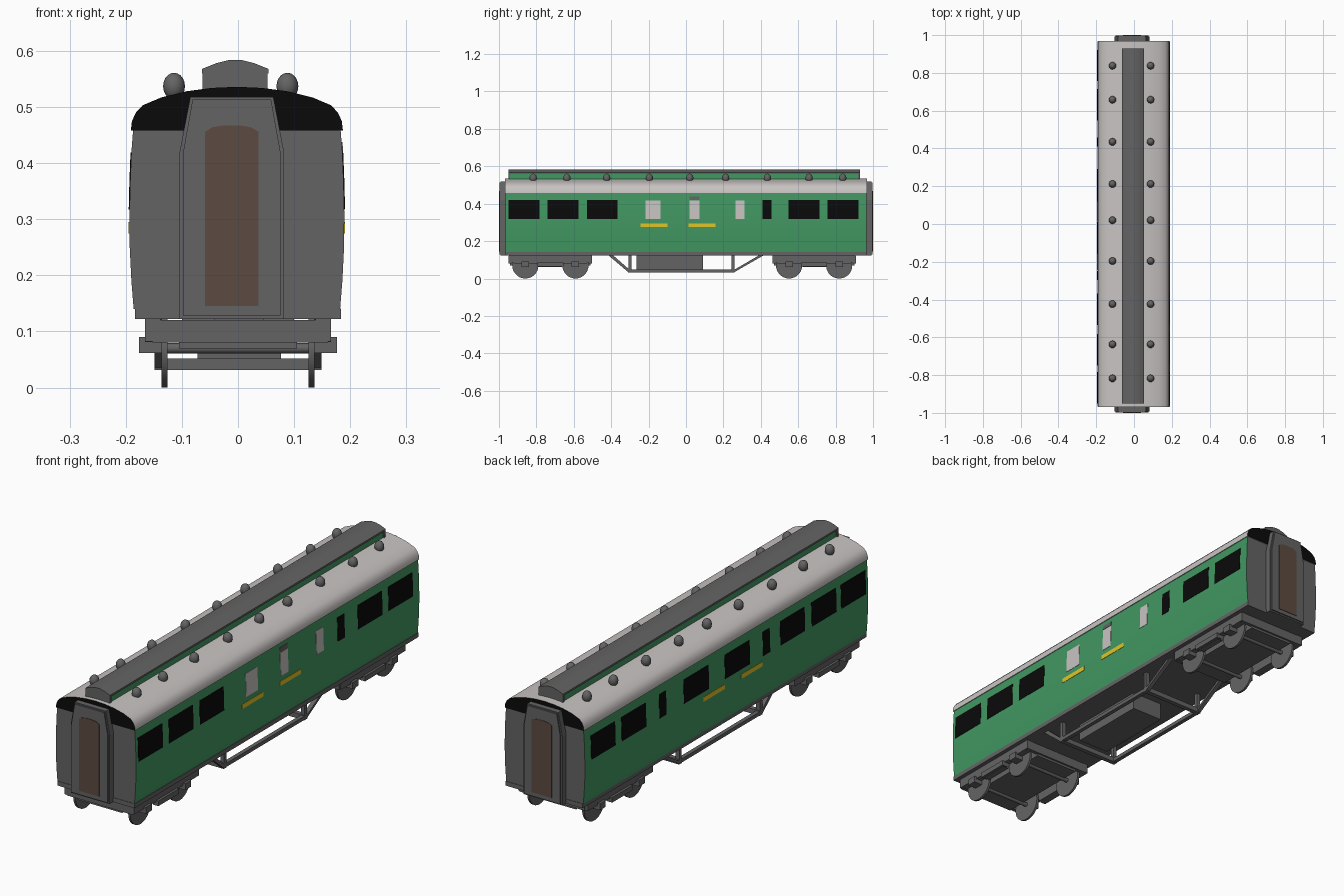
import bpy, bmesh, math
from mathutils import Matrix

if "Cube" in bpy.data.objects:
    bpy.data.objects.remove(bpy.data.objects["Cube"])


def material(name, r, g, b):
    m = bpy.data.materials.new(name)
    m.diffuse_color = (r, g, b, 1)
    m.use_nodes = True
    m.node_tree.nodes["Principled BSDF"].inputs["Base Color"].default_value = m.diffuse_color
    return m


GREEN = material("green paint", 0.054, 0.314, 0.122)
WHITE = material("off white", 0.58, 0.55, 0.54)
GREY = material("dark grey", 0.127, 0.127, 0.127)
BLACK = material("black", 0.003, 0.003, 0.003)
BROWN = material("brown door", 0.107, 0.070, 0.052)
YELLOW = material("yellow", 0.75, 0.56, 0.02)
CX = -0.002   # centre of the body
GX = -0.011   # centre of the end gangways


def finish(name, bm, mats, smooth=False):
    bmesh.ops.recalc_face_normals(bm, faces=bm.faces)
    me = bpy.data.meshes.new(name)
    bm.to_mesh(me)
    bm.free()
    for m in mats:
        me.materials.append(m)
    ob = bpy.data.objects.new(name, me)
    bpy.context.collection.objects.link(ob)
    if smooth:
        bpy.ops.object.select_all(action='DESELECT')
        ob.select_set(True)
        bpy.context.view_layer.objects.active = ob
        bpy.ops.object.shade_smooth_by_angle(angle=math.radians(35))
    return ob


def prism(name, profile, lo, hi, mat, axis='Y', end_mat=None, smooth=False):
    """Extrude a closed profile, (x, z) along Y or (y, z) along X."""
    bm = bmesh.new()
    put = (lambda a, b, t: (a, t, b)) if axis == 'Y' else (lambda a, b, t: (t, a, b))
    rings = [[bm.verts.new(put(a, b, t)) for a, b in profile] for t in (lo, hi)]
    n = len(profile)
    for ring in rings:
        bm.faces.new(ring).material_index = 1 if end_mat else 0
    for i in range(n):
        j = (i + 1) % n
        bm.faces.new((rings[0][i], rings[0][j], rings[1][j], rings[1][i]))
    return finish(name, bm, [mat, end_mat] if end_mat else [mat], smooth)


def box(name, x0, x1, y0, y1, z0, z1, mat=GREY):
    return prism(name, [(x0, z0), (x1, z0), (x1, z1), (x0, z1)], y0, y1, mat)


def mirrored(half, cx):
    """Full outline from a right half listed bottom to top."""
    return [(cx + a, b) for a, b in half] + [(cx - a, b) for a, b in reversed(half) if a > 0]


def cylinder(name, x, y, z, r, depth, sides=24):
    bm = bmesh.new()
    rot = Matrix.Translation((x, y, z)) @ Matrix.Rotation(math.pi / 2, 4, 'Y')
    bmesh.ops.create_cone(bm, cap_ends=True, segments=sides, radius1=r, radius2=r,
                          depth=depth, matrix=rot)
    return finish(name, bm, [GREY], True)


# Body shell: bulging sides, grey ends
SIDE = [(0.184, 0.14), (0.188, 0.19), (0.191, 0.25), (0.1915, 0.31),
        (0.190, 0.37), (0.188, 0.42), (0.185, 0.458)]
prism("body", mirrored(SIDE, CX), -0.966, 0.966, GREEN, end_mat=GREY, smooth=True)

# Main roof: white with black ends
ROOF = [(0.189, 0.458), (0.187, 0.475), (0.180, 0.490), (0.168, 0.503), (0.135, 0.517),
        (0.09, 0.528), (0.045, 0.534), (0, 0.536)]
prism("roof", mirrored(ROOF, CX), -0.969, 0.969, WHITE, end_mat=BLACK, smooth=True)

# Raised roof: green sides under a grey cap
TX = -0.005
box("raised_roof_sides", TX - 0.054, TX + 0.054, -0.945, 0.925, 0.52, 0.566, GREEN)
CAP = [(0.059, 0.560), (0.059, 0.568), (0.034, 0.578), (0.012, 0.5835), (0, 0.584)]
prism("raised_roof_cap", mirrored(CAP, TX), -0.95, 0.93, GREY)
for tag, y0, y1 in (("front", -0.95, -0.94), ("back", 0.92, 0.93)):
    box("raised_roof_end_" + tag, TX - 0.058, TX + 0.058, y0, y1, 0.52, 0.565)

# Dome ventilators in two rows
for y in (0.838, 0.658, 0.435, 0.212, 0.02, -0.196, -0.424, -0.637, -0.817):
    for x in (-0.114, 0.088):
        bm = bmesh.new()
        bmesh.ops.create_uvsphere(bm, u_segments=16, v_segments=10, radius=1,
                                  matrix=Matrix.Translation((x, y, 0.537)) @
                                  Matrix.Diagonal((0.0195, 0.0195, 0.024, 1)))
        finish("roof_ventilator", bm, [GREY], True)


# Thin plates that follow the curved sides
def half_width(z):
    for (a0, z0), (a1, z1) in zip(SIDE, SIDE[1:]):
        if z <= z1:
            return a0 + (a1 - a0) * (z - z0) / (z1 - z0)
    return SIDE[-1][0]


def side_plate(name, s, y0, y1, z0, z1, mat):
    zs = [z0] + [z for _, z in SIDE if z0 < z < z1] + [z1]
    outer = [(CX + s * (half_width(z) + 0.0015), z) for z in zs]
    inner = [(CX + s * (half_width(z) - 0.003), z) for z in reversed(zs)]
    prism(name, outer + inner, y0, y1, mat)


for y0, y1 in ((-0.95, -0.783), (-0.74, -0.575), (-0.53, -0.366),
               (0.41, 0.457), (0.548, 0.714), (0.757, 0.922)):
    side_plate("right_window", 1, y0, y1, 0.317, 0.419, BLACK)
for y0, y1 in ((-0.217, -0.136), (0.02, 0.072), (0.265, 0.313)):
    side_plate("right_frosted_window", 1, y0, y1, 0.317, 0.417, WHITE)
side_plate("right_window_vent", 1, 0.02, 0.072, 0.419, 0.438, GREY)
for y0, y1 in ((-0.95, -0.783), (-0.75, -0.582), (-0.535, -0.368), (-0.297, -0.25),
               (-0.16, 0.01), (0.12, 0.29), (0.41, 0.457), (0.548, 0.714), (0.757, 0.922)):
    side_plate("left_window", -1, y0, y1, 0.317, 0.419, BLACK)
for s in (1, -1):
    for y0, y1 in ((-0.243, -0.1), (0.013, 0.158)):
        side_plate("yellow_stripe", s, y0, y1, 0.275, 0.295, YELLOW)

# End gangways with doors
OUTER = [(0.093, 0.122), (0.093, 0.42), (0.074, 0.518)]
INNER = [(0.087, 0.128), (0.087, 0.418), (0.070, 0.513)]
DOOR = [(0.0475, 0.145), (0.0475, 0.456), (0.034, 0.464), (0.015, 0.467), (0, 0.467)]
for tag, s in (("front", -1), ("back", 1)):
    for part, half, a, b, mat in (("gangway", OUTER, 0.96, 0.992, GREY),
                                  ("gangway_face", INNER, 0.98, 0.998, GREY),
                                  ("door", DOOR, 0.994, 1.0, BROWN)):
        prism(tag + "_" + part, mirrored(half, GX), *sorted((s * a, s * b)), mat)

# Underframe floor and equipment box
box("underframe", -0.184, 0.184, -0.968, 0.968, 0.122, 0.141)
box("equipment_box", -0.072, 0.077, -0.265, 0.09, 0.046, 0.125)

# Truss frames below the floor
for x in (-0.14, 0.14):
    a, b = x - 0.009, x + 0.009
    box("truss_bottom_bar", a, b, -0.31, 0.26, 0.033, 0.049)
    for s, foot in ((-1, -0.30), (1, 0.25)):
        top = s * 0.415
        prism("truss_diagonal", [(foot - s * 0.012, 0.035), (foot + s * 0.010, 0.035),
                                 (top, 0.124), (top - s * 0.025, 0.124)], a, b, GREY, axis='X')
        box("truss_post", a, b, foot - 0.008, foot + 0.008, 0.035, 0.124)
for y in (-0.30, 0.25):
    box("truss_cross_bar", -0.149, 0.149, y - 0.01, y + 0.01, 0.031, 0.052)

# Wheel bogies
for yc in (-0.725, 0.685):
    box("bogie_floor", -0.105, 0.105, yc - 0.215, yc + 0.215, 0.07, 0.118)
    cylinder("bogie_pivot", 0.0, yc, 0.112, 0.012, 0.2)
    box("bogie_pivot_plate", -0.042, 0.045, yc - 0.045, yc + 0.045, 0.10, 0.125)
    half = [(0.062, 0.062), (0.072, 0.08), (0.222, 0.082), (0.222, 0.122)]
    for s in (1, -1):
        prism("bogie_side_frame", mirrored(half, yc), *sorted((s * 0.138, s * 0.166)),
              GREY, axis='X')
        box("bogie_spring_beam", *sorted((s * 0.15, s * 0.176)), yc - 0.07, yc + 0.07,
            0.063, 0.085)
        for dy in (-0.134, 0.134):
            cylinder("wheel", s * 0.131, yc + dy, 0.07, 0.07, 0.010, 28)
            box("axle_box", *sorted((s * 0.13, s * 0.176)), yc + dy - 0.02, yc + dy + 0.02,
                0.062, 0.09)
    for dy in (-0.134, 0.134):
        cylinder("axle", 0, yc + dy, 0.07, 0.009, 0.27, 12)
    for y in (yc - 0.215, yc + 0.215):
        box("bogie_end_beam", -0.152, 0.16, y - 0.008, y + 0.008, 0.08, 0.12)
